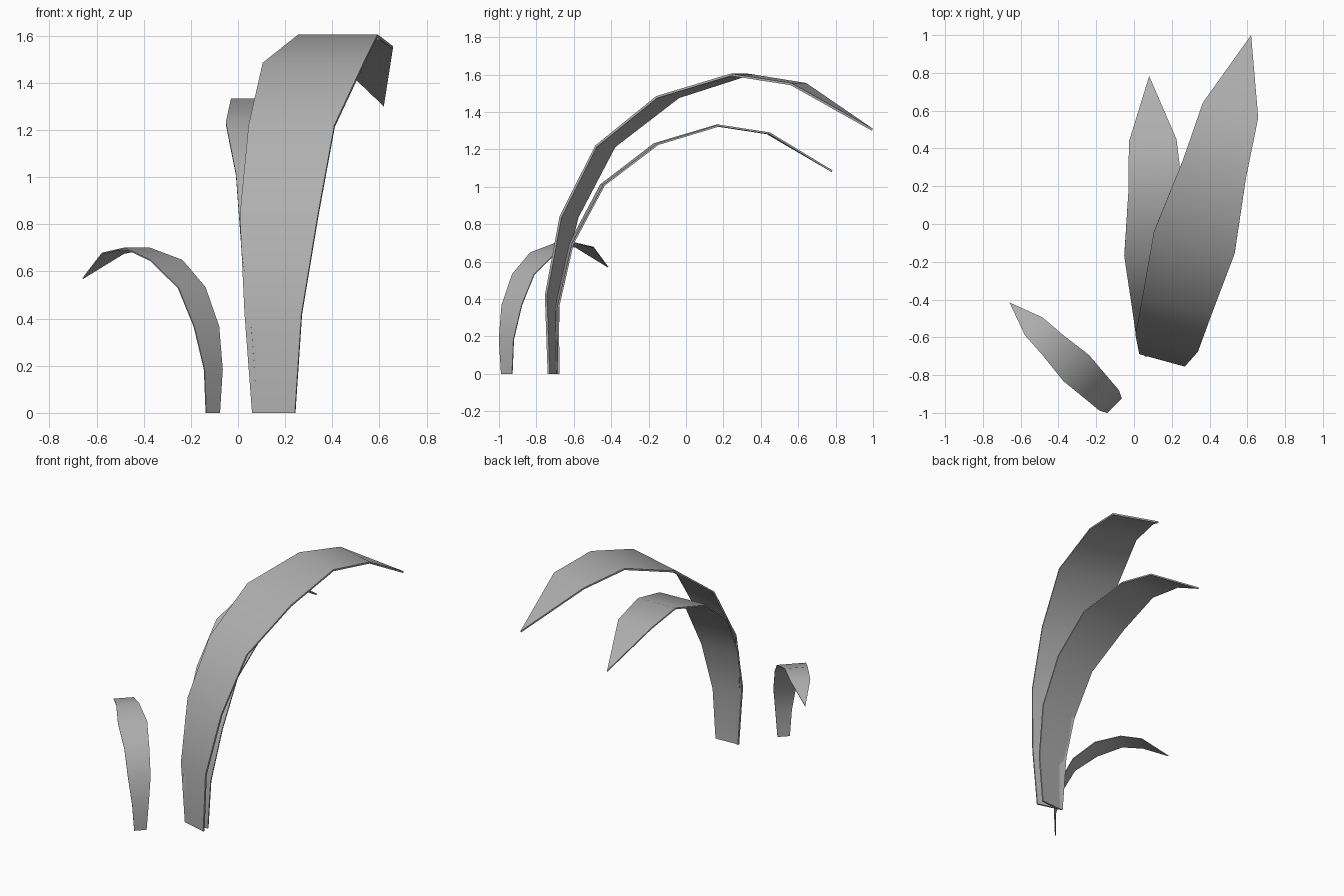
import bpy, bmesh, math
from mathutils import Vector

cube = bpy.data.objects.get("Cube")
if cube:
    bpy.data.objects.remove(cube, do_unlink=True)

grey = bpy.data.materials.new("mid grey")
grey.use_nodes = True
colour = (0.43, 0.43, 0.43, 1)
grey.diffuse_color = colour
grey.node_tree.nodes["Principled BSDF"].inputs["Base Color"].default_value = colour

# Arching leaf profile: reach, height, width at each rung, then the tip
RUNGS = [(0, 0, .188), (-.007, .42, .25), (.087, .84, .343), (.289, 1.22, .377),
         (.637, 1.485, .443), (1.037, 1.605, .348), (1.366, 1.555, .304)]
TIP = (1.778, 1.31)


def make_leaf(name, base, tip, scale):
    """Pointed leaf arching from its base towards the tip direction."""
    start = Vector((*base, 0))
    forward = (Vector((*tip, 0)) - start).normalized()
    across = Vector((forward.y, -forward.x, 0))

    def place(reach, height, side):
        return start + scale * (forward * reach + across * side + Vector((0, 0, height)))

    bm = bmesh.new()
    rows = [[bm.verts.new(place(r, h, s * w / 2)) for s in (-1, 1)] for r, h, w in RUNGS]
    for (a, b), (d, c) in zip(rows, rows[1:]):
        bm.faces.new((a, b, c, d))
    bm.faces.new((*rows[-1], bm.verts.new(place(*TIP, 0))))
    mesh = bpy.data.meshes.new(name)
    bm.to_mesh(mesh)
    bm.free()
    mesh.materials.append(grey)
    leaf = bpy.data.objects.new(name, mesh)
    bpy.context.collection.objects.link(leaf)

    # Thin body with crisp rims and a smooth arch
    solid = leaf.modifiers.new("thickness", 'SOLIDIFY')
    solid.thickness = 0.012 * scale
    solid.offset = -1
    bpy.ops.object.select_all(action='DESELECT')
    leaf.select_set(True)
    bpy.context.view_layer.objects.active = leaf
    bpy.ops.object.modifier_apply(modifier=solid.name)
    bpy.ops.object.shade_smooth_by_angle(angle=math.radians(45))


make_leaf("large_leaf", (.15, -.715), (.62, 1.0), 1.0)
make_leaf("middle_leaf", (.161, -.69), (.08, .79), .83)
make_leaf("small_leaf", (-.105, -.96), (-.665, -.41), .437)
